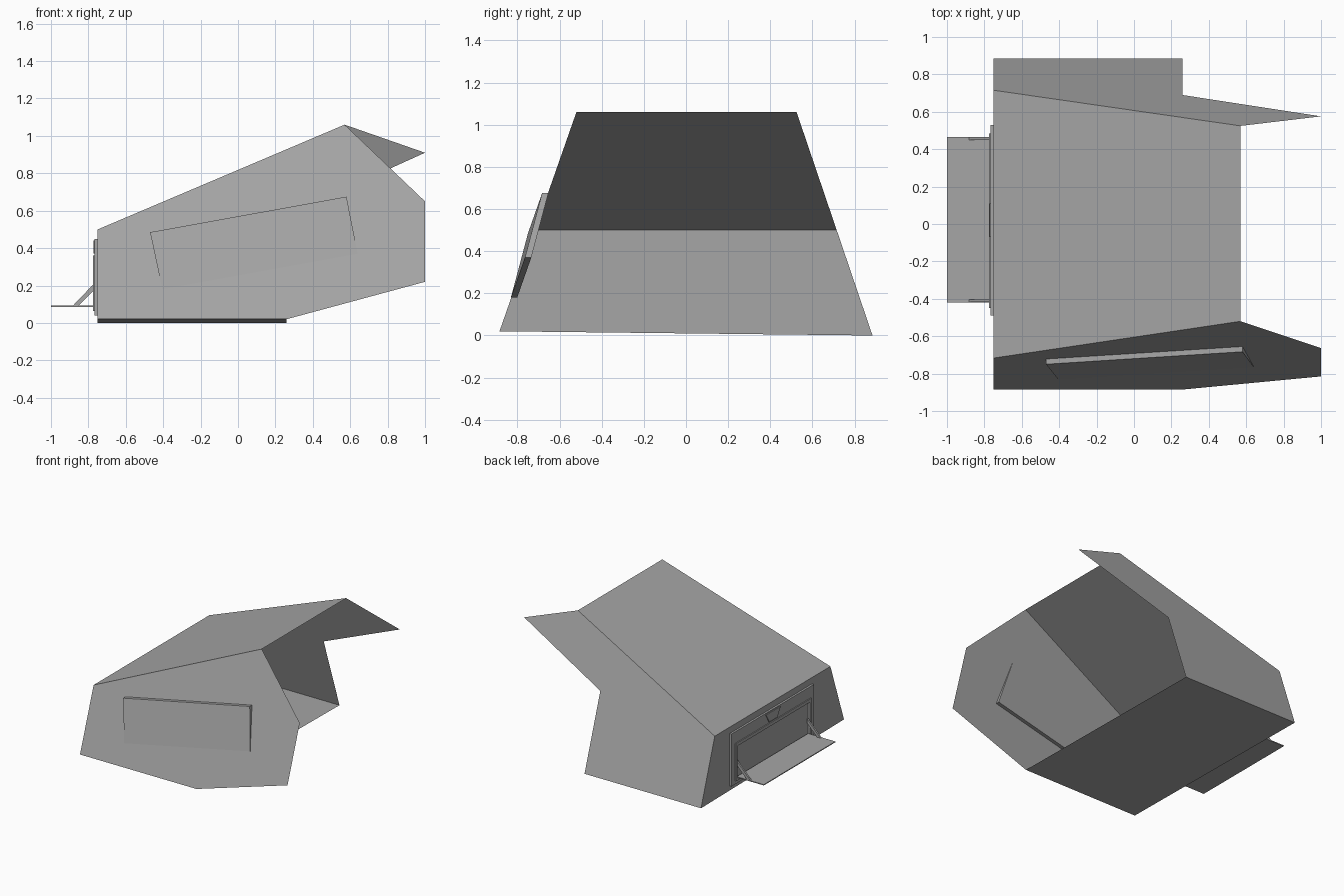
import bpy, bmesh
from mathutils import Vector

cube = bpy.data.objects.get("Cube")
if cube:
    bpy.data.objects.remove(cube, do_unlink=True)

GREY = 0.38
mat = bpy.data.materials.new("plain grey")
mat.use_nodes = True
mat.diffuse_color = (GREY, GREY, GREY, 1)
mat.node_tree.nodes["Principled BSDF"].inputs["Base Color"].default_value = (GREY, GREY, GREY, 1)


def finish(name, bm):
    mesh = bpy.data.meshes.new(name)
    bm.to_mesh(mesh)
    bm.free()
    mesh.materials.append(mat)
    obj = bpy.data.objects.new(name, mesh)
    bpy.context.collection.objects.link(obj)
    return obj


def sheet(name, points, outward):
    """One flat panel whose normal points along outward."""
    bm = bmesh.new()
    face = bm.faces.new([bm.verts.new(p) for p in points])
    face.normal_update()
    if face.normal.dot(Vector(outward)) < 0:
        face.normal_flip()
    return finish(name, bm)


def prism(name, near, far):
    """Solid between two matching outlines."""
    bm = bmesh.new()
    a = [bm.verts.new(p) for p in near]
    b = [bm.verts.new(p) for p in far]
    bm.faces.new(a)
    bm.faces.new(b[::-1])
    for i in range(len(a)):
        j = (i + 1) % len(a)
        bm.faces.new((a[j], a[i], b[i], b[j]))
    bmesh.ops.recalc_face_normals(bm, faces=bm.faces)
    return finish(name, bm)


def rect(x, y0, y1, z0, z1):
    return [(x, y0, z0), (x, y1, z0), (x, y1, z1), (x, y0, z1)]


def ring(name, outer, inner, depth=0):
    """Rectangular border, flat or extruded along x."""
    bm = bmesh.new()
    a = [bm.verts.new(p) for p in outer]
    b = [bm.verts.new(p) for p in inner]
    for i in range(4):
        j = (i + 1) % 4
        bm.faces.new((a[j], a[i], b[i], b[j]))
    if depth:
        geo = bmesh.ops.extrude_face_region(bm, geom=bm.faces[:])["geom"]
        bmesh.ops.translate(bm, vec=(depth, 0, 0),
                            verts=[g for g in geo if isinstance(g, bmesh.types.BMVert)])
        bmesh.ops.recalc_face_normals(bm, faces=bm.faces)
    return finish(name, bm)


# Sloping side planes: y from height
def right_y(z):
    return -0.885 + 0.351 * (z - 0.02)


def left_y(z):
    return 0.885 - 0.34 * z


# Body shell
BACK, PEAK, FLOOR_END = -0.75, 0.57, 0.26
right_outline = [(BACK, 0.02), (FLOOR_END, 0.02), (1, 0.22), (1, 0.65), (PEAK, 1.06), (BACK, 0.5)]
left_outline = [(BACK, 0), (FLOOR_END, 0), (FLOOR_END, 0.575), (1, 0.91), (PEAK, 1.06), (BACK, 0.5)]
right = [(x, right_y(z), z) for x, z in right_outline]
left = [(x, left_y(z), z) for x, z in left_outline]
sheet("right_wall", right, (0, -1, 0))
sheet("left_wall", left, (0, 1, 0))
sheet("roof", [right[5], right[4], left[4], left[5]], (0, 0, 1))
sheet("floor", [right[0], right[1], left[1], left[0]], (0, 0, -1))

# End wall with a rectangular opening
ring("end_wall", [right[0], left[0], left[5], right[5]], rect(BACK, -0.45, 0.47, 0.065, 0.35))

# Hatch frame, closing panel and latch
ring("hatch_frame", rect(-0.766, -0.49, 0.53, 0.04, 0.45),
     rect(-0.766, -0.45, 0.47, 0.065, 0.35), 0.016)
ring("hatch_lip", rect(-0.774, -0.45, 0.485, 0.065, 0.36),
     rect(-0.774, -0.43, 0.465, 0.085, 0.335), 0.02)
sheet("hatch_panel", rect(-0.757, -0.45, 0.47, 0.065, 0.35), (-1, 0, 0))
latch = [(0.11, 0.44), (-0.07, 0.44), (-0.03, 0.37), (0.07, 0.37)]
prism("latch", [(-0.772, y, z) for y, z in latch], [(-0.764, y, z) for y, z in latch])

# Folded-down shelf with two diagonal struts
prism("shelf", rect(-1, -0.42, 0.465, 0.085, 0.092), rect(-0.765, -0.42, 0.465, 0.085, 0.092))
strut = [(-0.885, 0.09), (-0.855, 0.09), (-0.765, 0.18), (-0.765, 0.215)]
for name, y in (("right_strut", -0.418), ("left_strut", 0.45)):
    prism(name, [(x, y, z) for x, z in strut], [(x, y + 0.014, z) for x, z in strut])

# Tilted flap on the right wall: top swings out, bottom swings in
flap = [(-0.47, 0.485), (0.58, 0.675), (0.64, 0.37), (-0.405, 0.18)]
outer = [(x, right_y(z) - d, z) for (x, z), d in zip(flap, (0.028, 0.028, 0.002, 0.002))]
inner = [(x, y + 0.03, z) for x, y, z in outer]
prism("side_flap", outer, inner)
